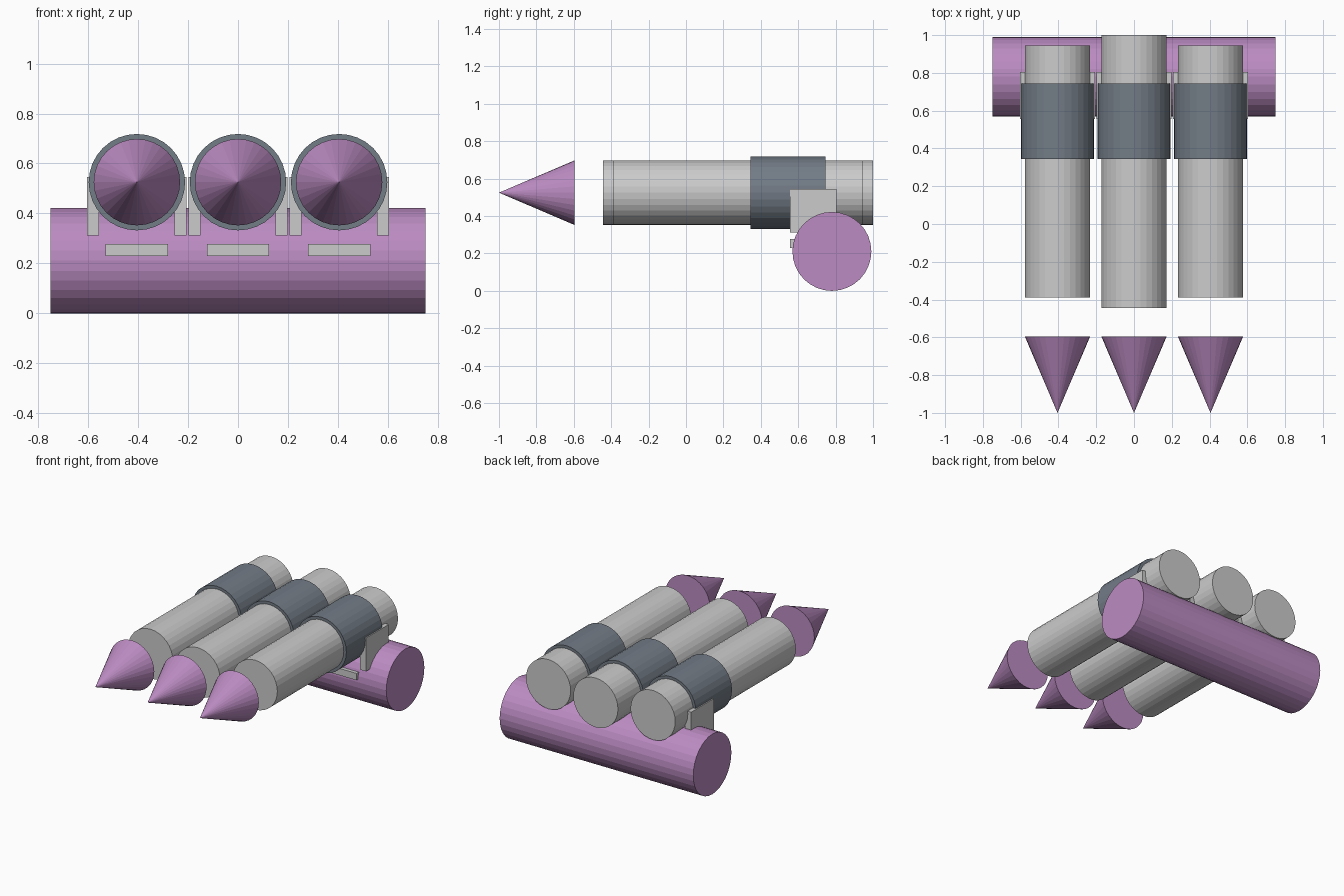
import bpy, math

if "Cube" in bpy.data.objects:
    bpy.data.objects.remove(bpy.data.objects["Cube"])

SPACING = 0.405   # distance between tubes
AXIS_Z = 0.525    # tube centre height
SIDES = 32


def material(name, rgb):
    m = bpy.data.materials.new(name)
    m.diffuse_color = (*rgb, 1)
    m.use_nodes = True
    m.node_tree.nodes["Principled BSDF"].inputs["Base Color"].default_value = m.diffuse_color
    return m


PURPLE = material("purple", (0.50, 0.26, 0.54))
SLATE = material("slate", (0.17, 0.20, 0.24))


def finish(name, mat):
    o = bpy.context.object
    o.name = o.data.name = name
    if mat:
        o.data.materials.append(mat)
    return o


def rod_y(name, x, y0, y1, r, mat=None):
    bpy.ops.mesh.primitive_cylinder_add(
        vertices=SIDES, radius=r, depth=y1 - y0,
        location=(x, (y0 + y1) / 2, AXIS_Z), rotation=(math.pi / 2, 0, 0))
    return finish(name, mat)


def box(name, centre, size):
    bpy.ops.mesh.primitive_cube_add(size=1, location=centre)
    bpy.context.object.scale = size
    return finish(name, None)


# Cross cylinder that carries the tubes
bpy.ops.mesh.primitive_cylinder_add(
    vertices=SIDES, radius=0.211, depth=1.5,
    location=(0, 0.78, 0.211), rotation=(0, math.pi / 2, 0))
finish("base_cylinder", PURPLE)

for label, k in (("left", -1), ("middle", 0), ("right", 1)):
    x = k * SPACING

    # Tube (middle one is longer) and its collar
    extra = 0.055 if k == 0 else 0
    rod_y(f"{label}_tube", x, -0.39 - extra, 0.945 + extra, 0.173)
    rod_y(f"{label}_collar", x, 0.345, 0.745, 0.193, SLATE)

    # Pointed tip floating ahead of the tube
    bpy.ops.mesh.primitive_cone_add(
        vertices=SIDES, radius1=0.173, radius2=0, depth=0.405,
        location=(x, -0.7975, AXIS_Z), rotation=(math.pi / 2, 0, 0))
    finish(f"{label}_tip", PURPLE)

    # Cradle: floor plate and two side plates
    box(f"{label}_cradle_floor", (x, 0.68, 0.253), (0.25, 0.25, 0.048))
    for side, s in (("left", -1), ("right", 1)):
        box(f"{label}_cradle_{side}_plate", (x + s * 0.175, 0.68, 0.428),
            (0.048, 0.25, 0.234))
